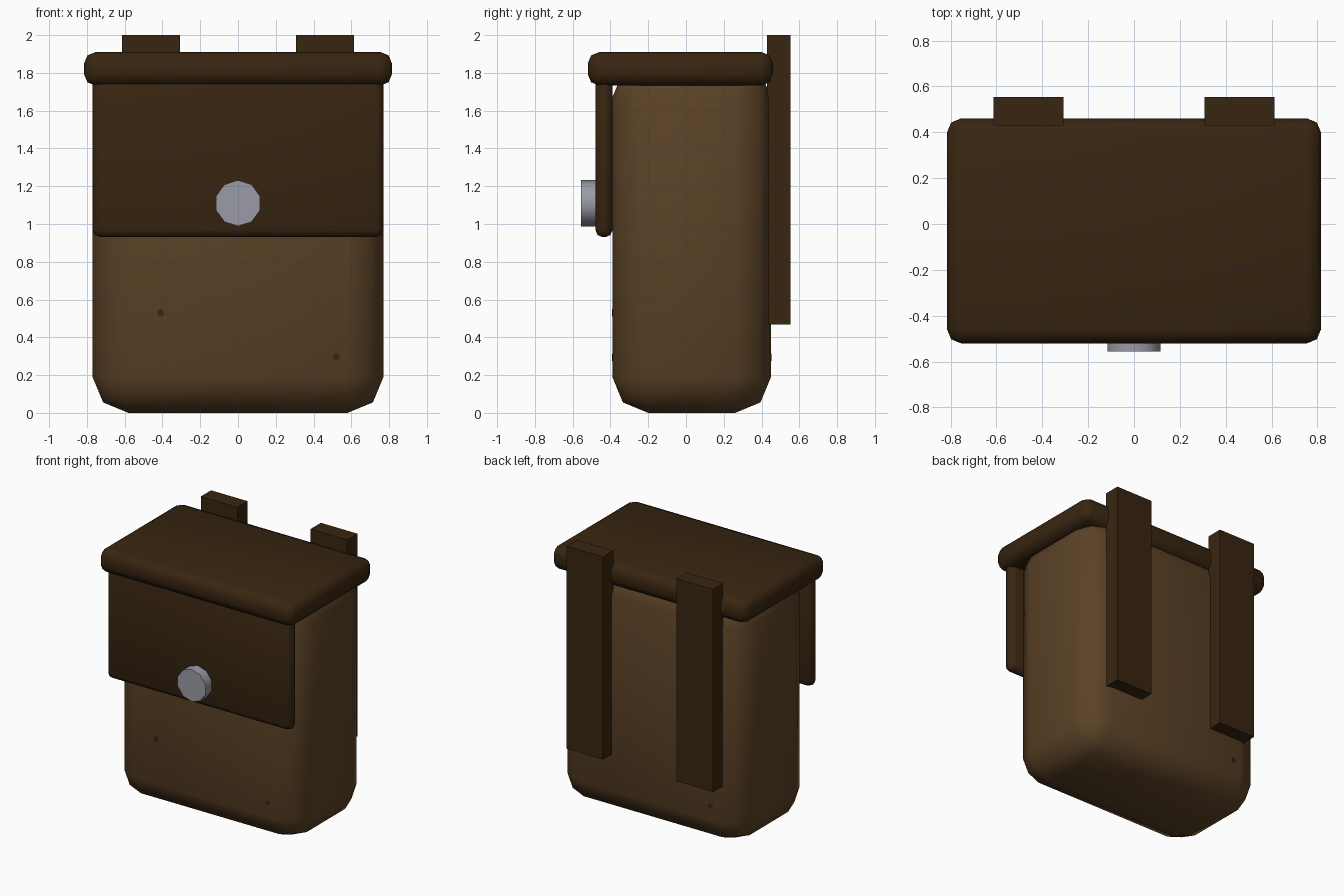
import bpy, bmesh, math
from mathutils import Matrix

if "Cube" in bpy.data.objects:
    bpy.data.objects.remove(bpy.data.objects["Cube"])


def material(name, rgb):
    m = bpy.data.materials.new(name)
    m.diffuse_color = (*rgb, 1)
    m.use_nodes = True
    m.node_tree.nodes["Principled BSDF"].inputs["Base Color"].default_value = m.diffuse_color
    return m


LEATHER = material("brown leather", (0.103, 0.053, 0.019))
DARK = material("dark leather", (0.040, 0.0185, 0.0055))
METAL = material("grey metal", (0.32, 0.33, 0.38))


def finish(name, bm, mat, smooth):
    bmesh.ops.recalc_face_normals(bm, faces=bm.faces[:])
    me = bpy.data.meshes.new(name)
    bm.to_mesh(me)
    bm.free()
    for p in me.polygons:
        p.use_smooth = smooth
    me.materials.append(mat)
    ob = bpy.data.objects.new(name, me)
    bpy.context.collection.objects.link(ob)
    return ob


def box(name, x, y, z, mat, bevel=0.0):
    """Box from (min, max) ranges, with an optional two-segment round bevel."""
    bm = bmesh.new()
    bmesh.ops.create_cube(bm, size=1)
    for v in bm.verts:
        for i, (a, b) in enumerate((x, y, z)):
            v.co[i] = b if v.co[i] > 0 else a
    if bevel:
        bmesh.ops.bevel(bm, geom=bm.edges[:], offset=bevel, segments=2,
                        profile=0.5, affect='EDGES')
    return finish(name, bm, mat, bevel > 0)


def disc(name, x, y, z, radius, depth, sides, mat):
    """Cylinder along y, centred on (x, y, z), with a corner pointing up."""
    bm = bmesh.new()
    bmesh.ops.create_cone(bm, cap_ends=True, segments=sides, radius1=radius,
                          radius2=radius, depth=depth)
    top = max(bm.verts, key=lambda v: v.co.y).co
    turn = math.pi / 2 - math.atan2(top.y, top.x)
    bm.transform(Matrix.Translation((x, y, z))
                 @ Matrix.Rotation(math.pi / 2, 4, 'X')
                 @ Matrix.Rotation(turn, 4, 'Z'))
    ob = finish(name, bm, mat, True)
    for p in ob.data.polygons:
        p.use_smooth = len(p.vertices) == 4
    ob.data.set_sharp_from_angle(angle=math.radians(40))
    return ob


# Bag body, lid and front flap
box("bag_body", (-0.77, 0.77), (-0.39, 0.45), (0, 1.86), LEATHER, 0.19)
box("lid", (-0.815, 0.815), (-0.52, 0.46), (1.733, 1.91), DARK, 0.06)
box("front_flap", (-0.77, 0.77), (-0.48, -0.388), (0.93, 1.83), DARK, 0.04)

# Clasp button
disc("clasp_button", 0, -0.505, 1.11, 0.122, 0.10, 10, METAL)

# Shoulder straps on the back
for side, label in ((-1, "left"), (1, "right")):
    xs = sorted((side * 0.307, side * 0.613))
    box("shoulder_strap_" + label, xs, (0.43, 0.553), (0.467, 2.0), DARK)

# Small dark specks in the leather
for i, (x, y, z) in enumerate(((-0.41, -0.39, 0.53), (0.52, -0.39, 0.295),
                               (-0.52, 0.45, 0.295))):
    disc("leather_speck_%d" % (i + 1), x, y, z, 0.02, 0.006, 6, DARK)
